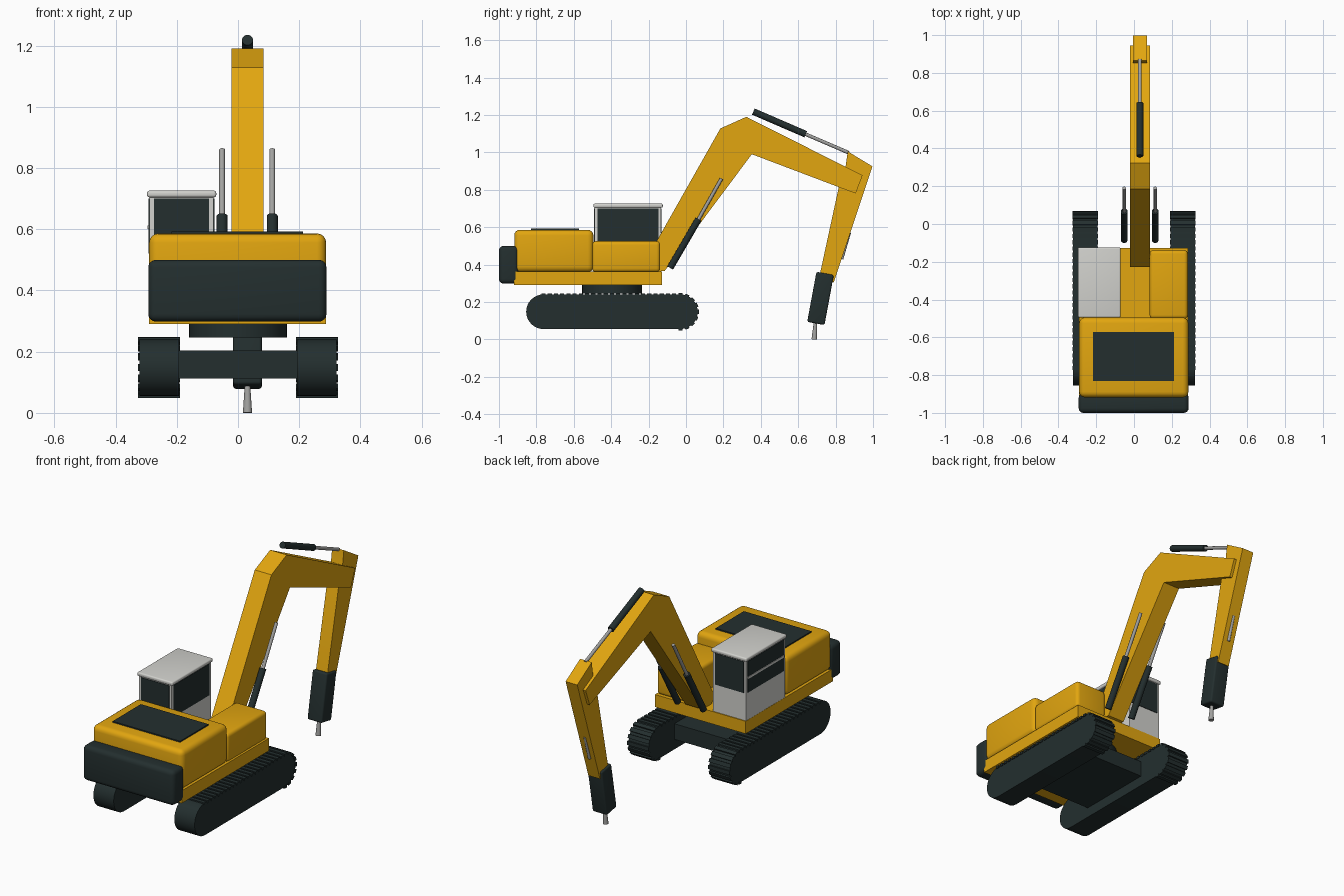
import bpy, bmesh, math
from mathutils import Vector, Matrix

cube = bpy.data.objects.get("Cube")
if cube:
    bpy.data.objects.remove(cube, do_unlink=True)


def material(name, rgb):
    m = bpy.data.materials.new(name)
    m.use_nodes = True
    m.diffuse_color = (*rgb, 1)
    bsdf = next(n for n in m.node_tree.nodes if n.type == "BSDF_PRINCIPLED")
    bsdf.inputs["Base Color"].default_value = (*rgb, 1)
    return m


YELLOW = material("machine yellow", (0.76, 0.38, 0.005))
DARK = material("dark rubber", (0.017, 0.028, 0.028))
LIGHT = material("cab light grey", (0.64, 0.64, 0.61))
STEEL = material("steel grey", (0.36, 0.36, 0.35))


def finish(name, bm, mat, bevel=0.0, segments=4):
    """Bevel, shade and link a bmesh as a named object."""
    bmesh.ops.recalc_face_normals(bm, faces=bm.faces)
    if bevel:
        bmesh.ops.bevel(bm, geom=bm.edges[:], offset=bevel, segments=segments,
                        profile=0.5, affect='EDGES', clamp_overlap=True)
    me = bpy.data.meshes.new(name)
    bm.to_mesh(me)
    bm.free()
    me.materials.append(mat)
    me.shade_smooth()
    me.set_sharp_from_angle(angle=math.radians(32))
    ob = bpy.data.objects.new(name, me)
    bpy.context.collection.objects.link(ob)
    return ob


def add_box(bm, xs, ys, zs, turn=Matrix()):
    spans = (xs, ys, zs)
    centre = Vector([(a + b) / 2 for a, b in spans])
    size = Matrix.Diagonal([b - a for a, b in spans] + [1])
    bmesh.ops.create_cube(bm, size=1, matrix=Matrix.Translation(centre) @ turn @ size)


def box(name, xs, ys, zs, mat, bevel=0.0, turn=Matrix()):
    bm = bmesh.new()
    add_box(bm, xs, ys, zs, turn)
    return finish(name, bm, mat, bevel)


def prism(name, profile, x0, x1, mat):
    """Side profile of (y, z) points pushed across x."""
    bm = bmesh.new()
    face = bm.faces.new([bm.verts.new((x0, y, z)) for y, z in profile])
    out = bmesh.ops.extrude_face_region(bm, geom=[face])
    verts = [v for v in out["geom"] if isinstance(v, bmesh.types.BMVert)]
    bmesh.ops.translate(bm, verts=verts, vec=(x1 - x0, 0, 0))
    return finish(name, bm, mat)


def rod(name, x, start, end, r, mat, r_end=None, sides=20):
    """Round bar between two (y, z) points."""
    a, b = Vector((x, *start)), Vector((x, *end))
    bm = bmesh.new()
    turn = (b - a).to_track_quat('Z', 'Y').to_matrix().to_4x4()
    bmesh.ops.create_cone(bm, cap_ends=True, segments=sides, radius1=r,
                          radius2=r_end or r, depth=(b - a).length,
                          matrix=Matrix.Translation((a + b) / 2) @ turn)
    return finish(name, bm, mat)


# Crawler tracks: plain belt, with raised pads along the top and round the front
REAR, FRONT, AXLE, R = -0.762, -0.03, 0.148, 0.0925
STEPS = 16
belt = []
for centre, start in ((FRONT, -90), (REAR, 90)):
    for i in range(STEPS + 1):
        a = math.radians(start + 180 * i / STEPS)
        belt.append((centre + R * math.cos(a), AXLE + R * math.sin(a)))

for side, name in ((1, "left"), (-1, "right")):
    prism(name + "_track_belt", belt, side * 0.193, side * 0.322, DARK)
    bm = bmesh.new()
    xs = (side * 0.19, side * 0.326)
    xs = (min(xs), max(xs))
    pads = 22
    pitch = (FRONT - REAR) / pads
    for i in range(pads):
        y = REAR + pitch * i
        add_box(bm, xs, (y - 0.011, y + 0.011), (AXLE + R - 0.008, AXLE + R + 0.006))
    for i in range(9):
        a = math.radians(180 * i / 8)
        y, z = FRONT + R * math.sin(a), AXLE + R * math.cos(a)
        add_box(bm, xs, (y - 0.011, y + 0.011), (z - 0.007, z + 0.007),
                Matrix.Rotation(-a, 4, 'X'))
    finish(name + "_track_pads", bm, DARK)

# Undercarriage and slewing ring
box("undercarriage_frame", (-0.195, 0.195), (-0.62, -0.17), (0.113, 0.203), DARK)
rod("slewing_ring", 0, (-0.395, 0.246), (-0.395, 0.292), 0.16, DARK, sides=40)

# Upper body
box("deck", (-0.29, 0.287), (-0.92, -0.128), (0.29, 0.362), YELLOW)
box("engine_housing", (-0.29, 0.288), (-0.918, -0.495), (0.36, 0.586), YELLOW, 0.03)
box("engine_cover_panel", (-0.217, 0.213), (-0.83, -0.573), (0.584, 0.593), DARK)
box("counterweight", (-0.293, 0.289), (-1.0, -0.895), (0.298, 0.5), DARK, 0.025)
box("side_tank", (0.083, 0.285), (-0.502, -0.138), (0.36, 0.525), YELLOW, 0.02)

# Cab with window plates
X0, X1, Y0, Y1 = -0.289, -0.08, -0.488, -0.133
SILL, HEAD, POST, PLATE = 0.52, 0.7, 0.014, 0.003
box("cab_shell", (X0, X1), (Y0, Y1), (0.36, 0.71), LIGHT)
box("cab_roof", (-0.297, -0.071), (-0.495, -0.124), (0.704, 0.726), LIGHT, 0.008)
for name, x in (("left", X1), ("right", X0)):
    box("cab_window_" + name, (x - PLATE, x + PLATE), (Y0 + POST, Y1 - POST),
        (SILL, HEAD), DARK)
for name, y in (("front", Y1), ("rear", Y0)):
    box("cab_window_" + name, (X0 + POST, X1 - POST), (y - PLATE, y + PLATE),
        (SILL, HEAD), DARK)
box("cab_window_rail", (X0 - 0.006, X0), (Y0 + POST, Y1 - POST), (0.6, 0.612), LIGHT)

# Boom and stick
MID = 0.031
prism("boom", [(-0.228, 0.4), (0.184, 1.128), (0.323, 1.19), (0.944, 0.877),
               (0.907, 0.78), (0.352, 0.99), (-0.115, 0.365), (-0.2, 0.362)],
      MID - 0.053, MID + 0.053, YELLOW)
prism("stick", [(0.865, 1.005), (0.997, 0.925), (0.79, 0.305), (0.715, 0.345),
                (0.818, 0.82), (0.85, 0.9)], MID - 0.037, MID + 0.037, YELLOW)

# Hydraulic cylinders
for name, x in (("left", 0.112), ("right", -0.052)):
    rod(name + "_boom_cylinder", x, (-0.085, 0.382), (0.067, 0.643), 0.018, DARK)
    rod(name + "_boom_piston", x, (0.06, 0.63), (0.19, 0.86), 0.0095, STEEL)
rod("stick_cylinder", MID, (0.36, 1.218), (0.64, 1.097), 0.018, DARK)
rod("stick_piston", MID, (0.63, 1.101), (0.87, 0.998), 0.0095, STEEL)
rod("tool_piston", MID, (0.873, 0.57), (0.832, 0.43), 0.009, STEEL)

# Breaker hammer and chisel
box("breaker_body", (MID - 0.047, MID + 0.047), (0.672, 0.766), (0.083, 0.355), DARK, 0.01,
    Matrix.Rotation(math.radians(-10.5), 4, 'X'))
rod("breaker_chisel", MID, (0.692, 0.09), (0.686, 0.0), 0.009, STEEL, 0.015)
